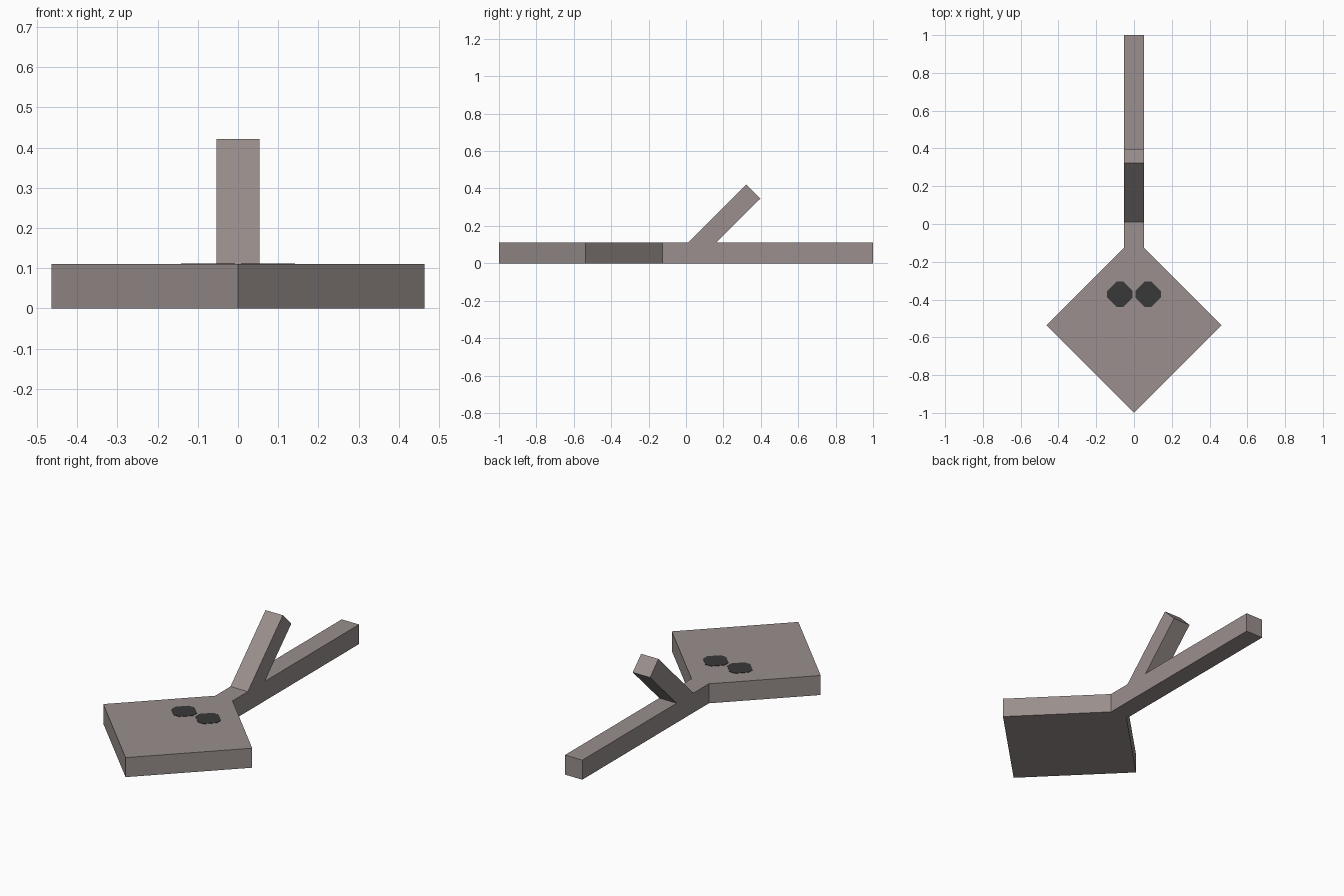
import bpy
import bmesh
from mathutils import Vector

cube = bpy.data.objects.get("Cube")
if cube:
    bpy.data.objects.remove(cube, do_unlink=True)


def make_material(name, rgb):
    mat = bpy.data.materials.new(name)
    mat.use_nodes = True
    colour = (*rgb, 1.0)
    mat.diffuse_color = colour
    mat.node_tree.nodes["Principled BSDF"].inputs["Base Color"].default_value = colour
    return mat


def prism(name, outline, sweep, mat):
    """Extrude a closed outline of 3D points along the sweep vector."""
    bm = bmesh.new()
    face = bm.faces.new([bm.verts.new(p) for p in outline])
    result = bmesh.ops.extrude_face_region(bm, geom=[face])
    moved = [v for v in result["geom"] if isinstance(v, bmesh.types.BMVert)]
    bmesh.ops.translate(bm, verts=moved, vec=Vector(sweep))
    bmesh.ops.recalc_face_normals(bm, faces=bm.faces)
    mesh = bpy.data.meshes.new(name)
    bm.to_mesh(mesh)
    bm.free()
    mesh.materials.append(mat)
    obj = bpy.data.objects.new(name, mesh)
    bpy.context.collection.objects.link(obj)
    return obj


grey = make_material("warm grey", (0.32, 0.275, 0.268))
dark = make_material("dark grey", (0.04, 0.04, 0.04))

HEIGHT = 0.11
HALF = 0.054      # half width of the tail and the branch
R = 0.464         # half diagonal of the diamond
CENTRE = R - 1

# Diamond body and straight tail in one slab
neck = CENTRE + R - HALF
right_side = [(R, CENTRE), (HALF, neck), (HALF, 1)]
left_side = [(-x, y) for x, y in reversed(right_side)]
outline = [(0, -1)] + right_side + left_side
prism("body_and_tail", [(x, y, 0) for x, y in outline], (0, 0, HEIGHT), grey)

# Branch leaning back at 45 degrees, its foot sunk inside the tail
branch = [(-0.045, 0.055), (0.105, 0.055), (0.397, 0.345), (0.322, 0.421)]
prism("raised_branch", [(-HALF, y, z) for y, z in branch], (2 * HALF, 0, 0), grey)

# Pair of dark clipped-diamond spots
LONG, SHORT = 0.067, 0.018
corner = [(LONG, -SHORT), (LONG, SHORT), (SHORT, LONG), (-SHORT, LONG)]
spot = corner + [(-x, -y) for x, y in corner]
for side, label in ((1, "left"), (-1, "right")):
    points = [(side * 0.075 + x, y - 0.372, HEIGHT - 0.002) for x, y in spot]
    prism(label + "_spot", points, (0, 0, 0.004), dark)
